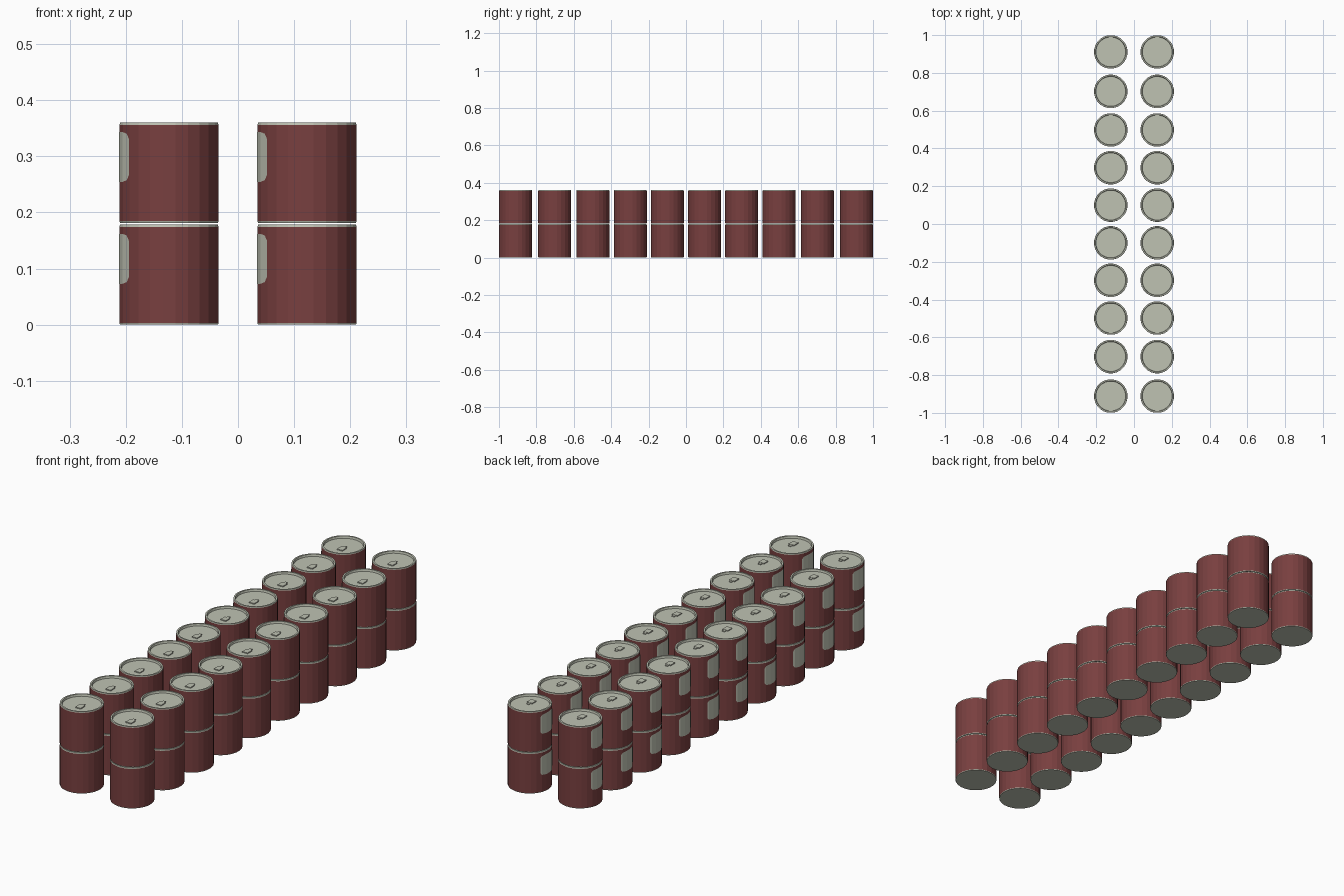
import bpy, bmesh, math

if "Cube" in bpy.data.objects:
    bpy.data.objects.remove(bpy.data.objects["Cube"])

SEG = 24
R, H = 0.089, 0.1785
LAYER = 0.1815            # height step between stacked cans


def material(name, rgb):
    m = bpy.data.materials.new(name)
    m.diffuse_color = (*rgb, 1)
    m.use_nodes = True
    m.node_tree.nodes["Principled BSDF"].inputs["Base Color"].default_value = m.diffuse_color
    return m


red = material("dark_red", (0.19, 0.050, 0.050))
silver = material("warm_silver", (0.52, 0.54, 0.45))


def finish(bm, name):
    bmesh.ops.recalc_face_normals(bm, faces=bm.faces)
    me = bpy.data.meshes.new(name)
    bm.to_mesh(me)
    bm.free()
    me.materials.append(red)
    me.materials.append(silver)
    return me


def can_mesh():
    # turned can: base, red wall, rolled rim and recessed lid
    profile = [(R - 0.001, 0), (R, 0.003), (R, H - 0.004), (R - 0.001, H),
               (R - 0.008, H), (R - 0.010, H - 0.009)]
    bm = bmesh.new()
    rings = []
    for r, z in profile:
        rings.append([bm.verts.new((r * math.cos(a), r * math.sin(a), z))
                      for a in [math.radians(7.5 + 15 * i) for i in range(SEG)]])
    for k in range(len(rings) - 1):
        for i in range(SEG):
            j = (i + 1) % SEG
            f = bm.faces.new((rings[k][i], rings[k][j], rings[k + 1][j], rings[k + 1][i]))
            f.material_index = 0 if k == 1 else 1
    for ring in (rings[0], rings[-1]):
        bm.faces.new(ring).material_index = 1
    return finish(bm, "can")


def facet_point(deg, r):
    # radius of the faceted wall at a given angle
    off = (deg - 7.5) % 15 - 7.5
    rr = r * math.cos(math.radians(7.5)) / math.cos(math.radians(off))
    a = math.radians(deg)
    return rr * math.cos(a), rr * math.sin(a)


def label_mesh():
    # pale patch with clipped corners, wrapped on the -x side
    cols = [(153, 0.012), (157.5, 0.003), (172.5, 0), (187.5, 0),
            (202.5, 0), (212, 0.003), (217, 0.012)]
    bm = bmesh.new()
    pairs = []
    for deg, inset in cols:
        x, y = facet_point(deg, R + 0.0006)
        pairs.append((bm.verts.new((x, y, 0.073 + inset)),
                      bm.verts.new((x, y, 0.162 - inset))))
    for (a, b), (c, d) in zip(pairs, pairs[1:]):
        bm.faces.new((a, c, d, b)).material_index = 1
    return finish(bm, "label")


def tab_mesh():
    # pull tab: small plate with a narrow neck to the rivet
    bm = bmesh.new()
    for cx, cy, sx, sy, sz in ((0.008, -0.024, 0.026, 0.030, 0.004),
                               (0.008, -0.003, 0.012, 0.014, 0.003)):
        vs = bmesh.ops.create_cube(bm, size=1)["verts"]
        bmesh.ops.scale(bm, vec=(sx, sy, sz), verts=vs)
        bmesh.ops.translate(bm, vec=(cx, cy, H - 0.009 + sz / 2), verts=vs)
    for f in bm.faces:
        f.material_index = 1
    return finish(bm, "pull_tab")


meshes = [can_mesh(), label_mesh(), tab_mesh()]
half_row = [0.10, 0.298, 0.498, 0.702, 0.911]
rows = [-y for y in reversed(half_row)] + half_row

# two columns of ten cans, stacked two high
for layer in range(2):
    for x in (-0.123, 0.123):
        for y in rows:
            for me in meshes:
                o = bpy.data.objects.new(me.name, me)
                o.location = (x, y, layer * LAYER)
                bpy.context.collection.objects.link(o)
